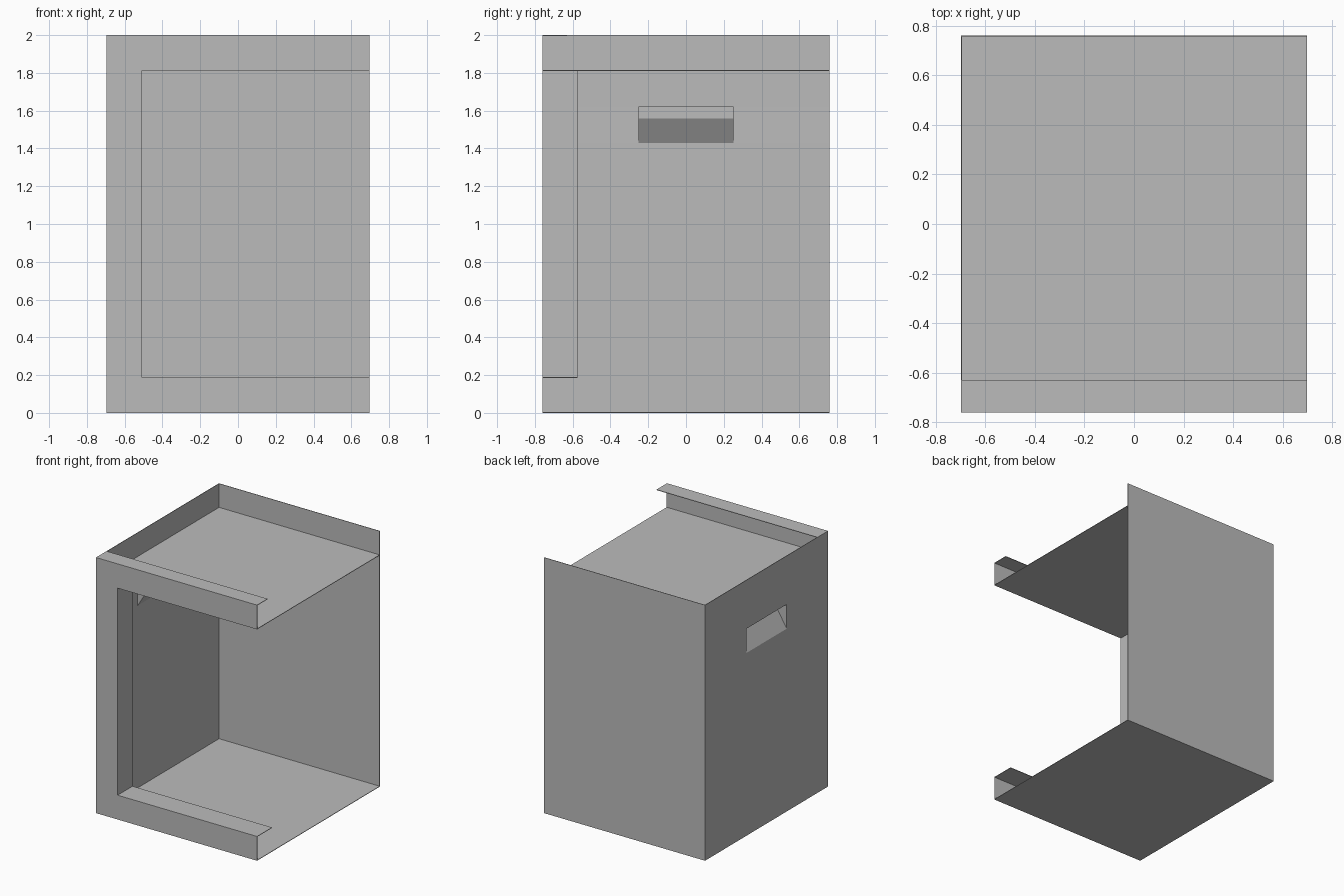
import bpy
import bmesh

cube = bpy.data.objects.get("Cube")
if cube:
    bpy.data.objects.remove(cube, do_unlink=True)

X, Y, H = 0.697, 0.76, 2.0      # half width, half depth, height
T = 0.004                       # sheet thickness
LOW, HIGH = 0.19, 1.81          # front opening height range
SIDE = -0.51                    # inner edge of the front upright
LIP = -0.575                    # back edge of the folded lips

GREY = (0.5, 0.5, 0.5, 1.0)
metal = bpy.data.materials.new("sheet grey")
metal.use_nodes = True
metal.diffuse_color = GREY
metal.node_tree.nodes["Principled BSDF"].inputs["Base Color"].default_value = GREY


def finish(name, bm):
    mesh = bpy.data.meshes.new(name)
    bm.to_mesh(mesh)
    bm.free()
    mesh.materials.append(metal)
    obj = bpy.data.objects.new(name, mesh)
    bpy.context.collection.objects.link(obj)
    return obj


def panel(name, low, high):
    """Flat box between two opposite corners."""
    bm = bmesh.new()
    bmesh.ops.create_cube(bm, size=1)
    for v in bm.verts:
        for i in range(3):
            v.co[i] = low[i] if v.co[i] < 0 else high[i]
    return finish(name, bm)


def sheet(name, faces):
    """Joined faces, listed counter-clockwise from outside, thickened inward."""
    bm = bmesh.new()
    for points in faces:
        bm.faces.new([bm.verts.new(p) for p in points])
    bmesh.ops.remove_doubles(bm, verts=bm.verts, dist=0.0001)
    obj = finish(name, bm)
    mod = obj.modifiers.new("thickness", 'SOLIDIFY')
    mod.thickness = T
    mod.offset = -1
    return obj


# Floor, inner top and back wall
panel("floor", (-X, -Y, 0), (X, Y, T))
panel("inner_top", (-X + T, -Y + T, HIGH), (X, Y - T, HIGH + T))
panel("back_wall", (-X, Y - T, 0), (X, Y, H))

# C-shaped front frame
outline = [(-X, 0), (X, 0), (X, LOW), (SIDE, LOW),
           (SIDE, HIGH), (X, HIGH), (X, H), (-X, H)]
sheet("front_frame", [[(x, -Y, z) for x, z in outline]])

# Lips folded back from the frame
panel("upright_lip", (SIDE - T, -Y + T, LOW), (SIDE, LIP, HIGH))
panel("bottom_lip", (SIDE - T, -Y + T, LOW - T), (X, LIP, LOW))
panel("top_lip", (-X + T, -Y, H - T), (X, -0.63, H))

# Side wall with a sloped hand pocket, leaving the middle cell open
ys = [-Y, -0.25, 0.25, Y]
zs = [0, 1.43, 1.62, H]
wall = []
for i in range(3):
    for j in range(3):
        if (i, j) != (1, 1):
            a, b, c, d = ys[i], ys[i + 1], zs[j], zs[j + 1]
            wall.append([(-X, b, c), (-X, a, c), (-X, a, d), (-X, b, d)])

y0, y1 = ys[1], ys[2]
profile = [(-X, zs[1]), (-X + 0.08, 1.56), (-X + 0.08, zs[2]), (-X, zs[2])]
for (xa, za), (xb, zb) in zip(profile, profile[1:]):
    wall.append([(xa, y1, za), (xa, y0, za), (xb, y0, zb), (xb, y1, zb)])
wall.append([(x, y0, z) for x, z in reversed(profile)])
wall.append([(x, y1, z) for x, z in profile])
sheet("side_wall_with_handle", wall)
